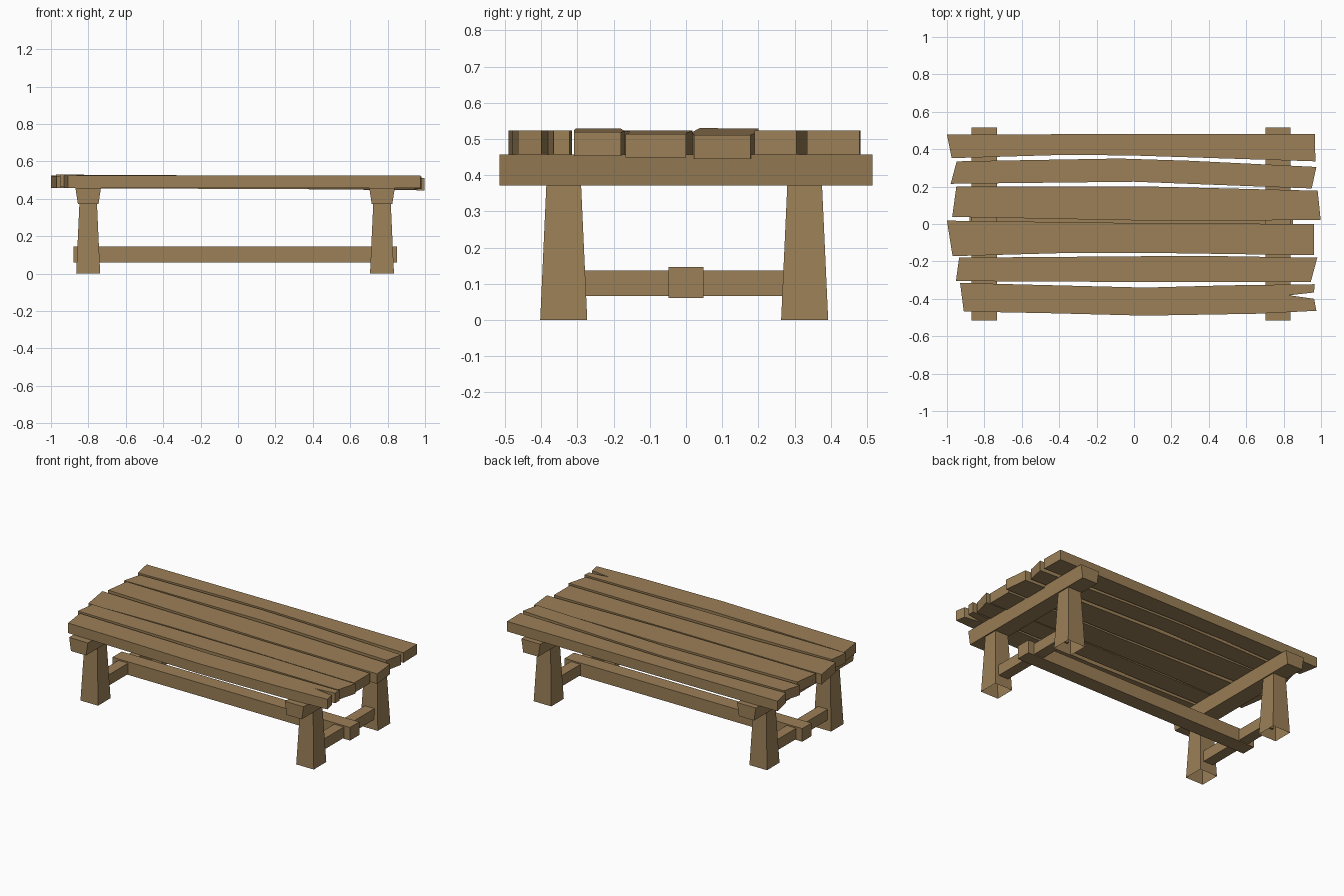
import bpy, bmesh

if "Cube" in bpy.data.objects:
    bpy.data.objects.remove(bpy.data.objects["Cube"])

wood = bpy.data.materials.new("weathered_wood")
wood.diffuse_color = (0.33, 0.215, 0.095, 1)
wood.use_nodes = True
wood.node_tree.nodes["Principled BSDF"].inputs["Base Color"].default_value = wood.diffuse_color


def finish(name, bm):
    bmesh.ops.recalc_face_normals(bm, faces=bm.faces[:])
    me = bpy.data.meshes.new(name)
    bm.to_mesh(me)
    bm.free()
    me.materials.append(wood)
    ob = bpy.data.objects.new(name, me)
    bpy.context.collection.objects.link(ob)
    return ob


def plank(name, outline, top_left=0.523, top_right=0.523, thick=0.066):
    """Extrude a top-view outline; the top height runs from left to right end."""
    bm = bmesh.new()
    rings = []
    for drop in (0, thick):
        rings.append([bm.verts.new((x, y, top_left + (top_right - top_left) * (x + 1) / 2 - drop))
                      for x, y in outline])
    top, bottom = rings
    bm.faces.new(top)
    bm.faces.new(bottom[::-1])
    n = len(outline)
    for i in range(n):
        j = (i + 1) % n
        bm.faces.new((top[i], bottom[i], bottom[j], top[j]))
    return finish(name, bm)


def block(name, low, high, z0, z1, open_ends=False):
    """Tapered box between two rectangles (x0, x1, y0, y1)."""
    bm = bmesh.new()
    a, b = [[bm.verts.new(p) for p in ((x0, y0, z), (x1, y0, z), (x1, y1, z), (x0, y1, z))]
            for (x0, x1, y0, y1), z in ((low, z0), (high, z1))]
    for i in range(4):
        j = (i + 1) % 4
        bm.faces.new((a[i], a[j], b[j], b[i]))
    if not open_ends:
        bm.faces.new(a[::-1])
        bm.faces.new(b)
    return finish(name, bm)


# Uneven table top planks, back to front
plank("plank_1", [(-1.0, .478), (-.975, .352), (-.36, .37), (0, .366), (.97, .335), (.967, .48), (0.2, .482)])
plank("plank_2", [(-.948, .335), (-.98, .215), (0, .226), (.95, .19), (.975, .305), (.3, .338), (-.08, .35)])
plank("plank_3", [(-.95, .2), (-.972, .038), (.2, .016), (.998, .022), (.982, .178), (.1, .2)], .53, .511)
plank("plank_4", [(-1.0, .018), (-.97, -.172), (-.4, -.156), (.2, -.156), (.962, -.167), (.962, 0), (.1, .004)],
      .523, .514)
plank("plank_5", [(-.935, -.18), (-.952, -.305), (0, -.31), (.945, -.31), (.98, -.18), (.35, -.17)], .529, .519)
# Front plank with a split at its right end
plank("plank_6_split", [(-.93, -.315), (-.91, -.468), (-.45, -.477), (.06, -.49), (.65, -.48), (.975, -.464),
                        (.963, -.4), (.83, -.381), (.963, -.366), (.965, -.322), (.5, -.328), (.06, -.34)])

# Two end frames: cross beam, pair of hollow tapered legs, low stretcher
for side, cx in (("left", -.801), ("right", .77)):
    block(side + "_cross_beam", (cx - .055, cx + .055, -.515, .515),
          (cx - .068, cx + .068, -.515, .515), .371, .457)
    for end, cy in (("front", -.338), ("back", .328)):
        block(f"{end}_{side}_leg", (cx - .064, cx + .064, cy - .065, cy + .065),
              (cx - .047, cx + .047, cy - .048, cy + .048), 0, .373, True)
    r = (cx - .035, cx + .035, -.29, .28)
    block(side + "_low_stretcher", r, r, .066, .137)

# Long stretcher joining the frames
r = (-.88, .85, -.049, .048)
block("long_stretcher", r, r, .06, .146)
